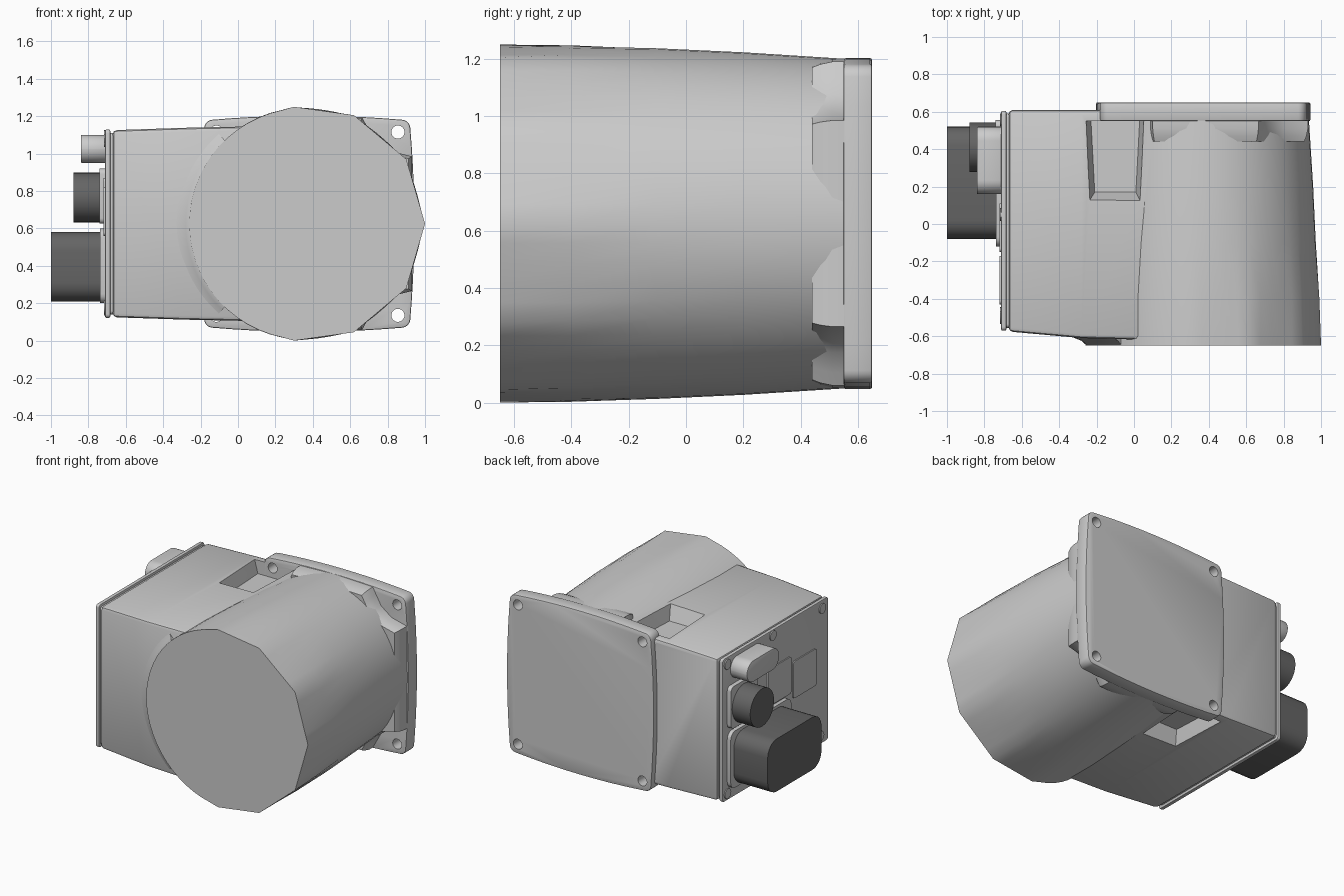
import bpy, bmesh
from math import sin, cos, pi, atan2, radians
from mathutils import Vector

if "Cube" in bpy.data.objects:
    bpy.data.objects.remove(bpy.data.objects["Cube"])

CX, CZ = 0.36, 0.625          # barrel axis
MID = 0.37                    # centre of the mounting plate

dark = bpy.data.materials.new("dark_plastic")
dark.diffuse_color = (0.13, 0.13, 0.13, 1)
dark.use_nodes = True
dark.node_tree.nodes["Principled BSDF"].inputs["Base Color"].default_value = dark.diffuse_color


def finish(name, bm, mat=None, bevel=0, angle=30):
    bmesh.ops.recalc_face_normals(bm, faces=bm.faces[:])
    me = bpy.data.meshes.new(name)
    bm.to_mesh(me)
    bm.free()
    ob = bpy.data.objects.new(name, me)
    bpy.context.collection.objects.link(ob)
    if mat:
        me.materials.append(mat)
    if bevel:
        m = ob.modifiers.new("bevel", 'BEVEL')
        m.width, m.segments, m.limit_method = bevel, 2, 'ANGLE'
        m.angle_limit = radians(35)
        apply(ob, m)
    smooth(ob, angle)
    return ob


def activate(ob):
    bpy.ops.object.select_all(action='DESELECT')
    ob.select_set(True)
    bpy.context.view_layer.objects.active = ob


def apply(ob, m):
    activate(ob)
    bpy.ops.object.modifier_apply(modifier=m.name)


def smooth(ob, angle=30):
    activate(ob)
    bpy.ops.object.shade_smooth_by_angle(angle=radians(angle))


def loft(name, rings, **kw):
    """Skin a list of equal-length closed rings and cap both ends."""
    bm = bmesh.new()
    vs = [[bm.verts.new(p) for p in r] for r in rings]
    n = len(vs[0])
    for a, b in zip(vs, vs[1:]):
        for i in range(n):
            j = (i + 1) % n
            bm.faces.new((a[i], a[j], b[j], b[i]))
    bm.faces.new(vs[0])
    bm.faces.new(vs[-1])
    return finish(name, bm, **kw)


def prism(name, pts, axis, a, b, **kw):
    put = (lambda d, u, v: (u, d, v)) if axis == 'y' else (lambda d, u, v: (d, u, v))
    return loft(name, [[put(d, u, v) for u, v in pts] for d in (a, b)], **kw)


def hull(name, pts, **kw):
    bm = bmesh.new()
    for p in pts:
        bm.verts.new(p)
    bmesh.ops.convex_hull(bm, input=bm.verts[:])
    bmesh.ops.dissolve_limit(bm, angle_limit=0.01, verts=bm.verts[:], edges=bm.edges[:])
    return finish(name, bm, **kw)


def circle(u, v, r, n=24):
    return [(u + r * cos(2 * pi * i / n), v + r * sin(2 * pi * i / n)) for i in range(n)]


def rounded_rect(u0, u1, v0, v1, r, n=5):
    out = []
    for k, (u, v) in enumerate([(u1 - r, v1 - r), (u0 + r, v1 - r), (u0 + r, v0 + r), (u1 - r, v0 + r)]):
        for i in range(n + 1):
            t = pi / 2 * (k + i / n)
            out.append((u + r * cos(t), v + r * sin(t)))
    return out


def cut(obs, cutter):
    for ob in obs:
        m = ob.modifiers.new("cut", 'BOOLEAN')
        m.operation, m.object, m.solver = 'DIFFERENCE', cutter, 'EXACT'
        apply(ob, m)
    bpy.data.objects.remove(cutter)


# Barrel: round at the back and left, faceted at the front right
corners = [(0.3, 0), (0.62, 0.045), (0.9, 0.28), (1, 0.625), (0.9, 0.97), (0.62, 1.205), (0.3, 1.25)]
front = []
for (x0, z0), (x1, z1) in zip(corners, corners[1:]):
    front += [(x0 + (x1 - x0) * i / 5, z0 + (z1 - z0) * i / 5) for i in range(5)]
front.append(corners[-1])
start = atan2(0.625, -0.06)
for i in range(1, 28):
    t = start + (2 * pi - 2 * start) * i / 28
    front.append((CX + 0.62 * cos(t), CZ + 0.62 * sin(t)))


def barrel_ring(y, r, blend):
    ring = []
    for x, z in front:
        t = atan2(z - CZ, x - CX)
        ring.append((x + (CX + r * cos(t) - x) * blend, y, z + (CZ + r * sin(t) - z) * blend))
    return ring


barrel = loft("barrel", [barrel_ring(*a) for a in
              [(-0.65, 0.62, 0), (-0.4, 0.622, 0.5), (-0.1, 0.612, 1), (0.2, 0.598, 1), (0.56, 0.575, 1)]])

# Side housing, slightly growing toward the barrel
housing = hull("side_housing", [(x, y, z) for x, y0, z0 in
               [(-0.67, -0.575, 0.125), (-0.28, -0.61, 0.112), (0.3, -0.625, 0.1)]
               for y in (y0, 0.61) for z in (z0, 1.25 - z0)], bevel=0.022)

# Sloped fillet where the housing front meets the barrel
bm = bmesh.new()
rows = []
for i in range(25):
    t = radians(134 + 92 * i / 24)
    rows.append([bm.verts.new((CX + r * cos(t), y, CZ + r * sin(t)))
                 for r, y in [(0.56, -0.645), (0.615, -0.648), (0.64, -0.625), (0.69, -0.605), (0.69, -0.56), (0.56, -0.56)]])
for a, b in zip(rows, rows[1:]):
    for k in range(6):
        bm.faces.new((a[k], a[(k + 1) % 6], b[(k + 1) % 6], b[k]))
bm.faces.new(rows[0])
bm.faces.new(rows[-1])
finish("barrel_fillet", bm, angle=50)

# Mounting plate with gently bulging sides
outline = []
for u, v in rounded_rect(-0.548, 0.548, -0.553, 0.553, 0.04):
    outline.append((MID + u + 0.022 * (u / 0.548) * (1 - (v / 0.553) ** 2),
                    CZ + v + 0.02 * (v / 0.553) * (1 - (u / 0.548) ** 2)))
# extra points along each long side carry the bulge
dense = []
for (x0, z0), (x1, z1) in zip(outline, outline[1:] + outline[:1]):
    dense.append((x0, z0))
    if abs(x1 - x0) + abs(z1 - z0) > 0.3:
        for i in range(1, 10):
            s = i / 10
            k = 0.022 * 4 * s * (1 - s)
            wide = abs(x1 - x0) > abs(z1 - z0)
            x, z = x0 + (x1 - x0) * s, z0 + (z1 - z0) * s
            dense.append((x, z + (k if z > CZ else -k)) if wide else (x + (k if x > MID else -k), z))
plate = prism("mounting_plate", dense, 'y', 0.55, 0.65, bevel=0.008)

# Neck between barrel and plate, relieved around the corner screws
half = [(0.93, 0.36), (0.81, 0.39), (0.73, 0.45), (0.69, 0.52), (0.665, 0.565),
        (0.37, 0.575), (0.1, 0.565), (0.06, 0.42)]
neck_pts = [(x, CZ + z) for x, z in half] + [(x, CZ - z) for x, z in reversed(half)]
loft("neck", [[(MID + (x - MID) * s, y, CZ + (z - CZ) * s) for x, z in neck_pts]
              for y, s in [(0.44, 0.965), (0.47, 0.985), (0.51, 1), (0.56, 1)]])

# Screw pockets in the housing, and screw holes
for s in (1, -1):
    cut([housing, barrel], hull("pocket_cutter", [(x, y, CZ + s * z) for x, y, z in
        [(-0.21, 0.17, 0.42), (0.01, 0.17, 0.42), (-0.23, 0.55, 0.42), (0.03, 0.55, 0.42),
         (-0.26, 0.09, 0.6), (0.05, 0.09, 0.6), (-0.28, 0.55, 0.6), (0.07, 0.55, 0.6)]]))
    for x in (-0.115, 0.855):
        cut([plate, housing] if x < 0 else [plate],
            prism("hole_cutter", circle(x, CZ + s * 0.49, 0.035), 'y', 0.5, 0.7))
for ob in (housing, barrel, plate):
    smooth(ob)

# Connector panel with a seam behind it
prism("panel_seam", rounded_rect(-0.555, 0.59, 0.14, 1.11, 0.02), 'x', -0.69, -0.66)
prism("connector_panel", rounded_rect(-0.57, 0.605, 0.122, 1.128, 0.02), 'x', -0.71, -0.683, bevel=0.006)
for i, (y, z) in enumerate([(-0.5, 1.07), (0.05, 1.09), (0.555, 1.08), (-0.48, 0.18), (0.555, 0.17)]):
    prism(f"panel_screw_{i}", circle(y, z, 0.035, 16), 'x', -0.717, -0.70)
for i, (y, z) in enumerate([(-0.02, 0.74), (-0.3, 0.69)]):
    prism(f"label_pad_{i}", rounded_rect(y - 0.13, y + 0.13, z - 0.13, z + 0.13, 0.02), 'x', -0.718, -0.70)

# Connectors: vent cap, round socket, large plug
prism("vent_cap", rounded_rect(0.16, 0.52, 0.95, 1.1, 0.0745, 8), 'x', -0.84, -0.70, bevel=0.006)
prism("round_flange", rounded_rect(0.26, 0.555, 0.625, 0.92, 0.03), 'x', -0.74, -0.70)
prism("round_socket", circle(0.41, 0.765, 0.133, 32), 'x', -0.88, -0.72, mat=dark)
prism("plug_flange", rounded_rect(-0.12, 0.555, 0.2, 0.6, 0.05), 'x', -0.737, -0.70)
prism("large_plug", rounded_rect(-0.08, 0.52, 0.21, 0.58, 0.1), 'x', -1.0, -0.72, mat=dark)
